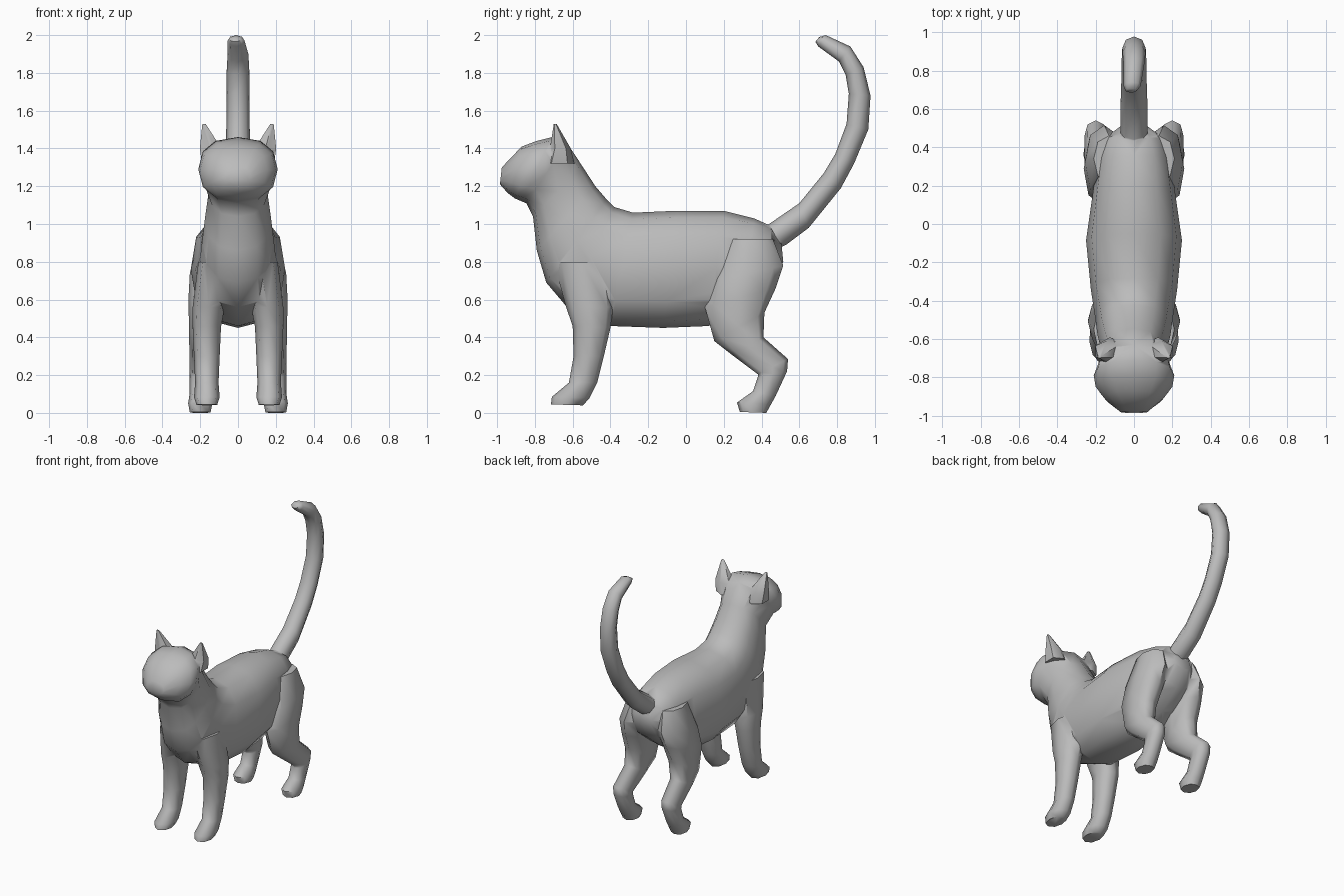
import bpy, bmesh, math
from mathutils import Vector

fur = bpy.data.materials.new("grey_fur")
fur.diffuse_color = (0.5, 0.5, 0.5, 1)


def loft(name, rings, sides, power=0.85):
    """Skin rings given as (y1, z1, y2, z2, centre x, half width)."""
    bm = bmesh.new()
    loops = []
    for y1, z1, y2, z2, cx, w in rings:
        mid = Vector((cx, (y1 + y2) / 2, (z1 + z2) / 2))
        axis = Vector((0, (y2 - y1) / 2, (z2 - z1) / 2))
        loop = []
        for i in range(sides):
            a = 2 * math.pi * i / sides
            s, c = math.sin(a), math.cos(a)
            s = math.copysign(abs(s) ** power, s)
            c = math.copysign(abs(c) ** power, c)
            loop.append(bm.verts.new(mid + axis * c + Vector((w * s, 0, 0))))
        loops.append(loop)
    for a, b in zip(loops, loops[1:]):
        for i in range(sides):
            j = (i + 1) % sides
            bm.faces.new((a[i], a[j], b[j], b[i]))
    bm.faces.new(loops[0])
    bm.faces.new(loops[-1])
    bmesh.ops.recalc_face_normals(bm, faces=bm.faces)
    mesh = bpy.data.meshes.new(name)
    bm.to_mesh(mesh)
    bm.free()
    mesh.materials.append(fur)
    ob = bpy.data.objects.new(name, mesh)
    bpy.context.collection.objects.link(ob)
    return ob


# Torso, neck and head: belly point, back point, half width
body = loft("cat_body", [(*r[:4], 0, r[4]) for r in (
    (0.515, 0.80, 0.505, 0.90, 0.07),
    (0.45, 0.68, 0.45, 0.99, 0.15),
    (0.30, 0.56, 0.36, 1.03, 0.19),
    (0.12, 0.46, 0.20, 1.07, 0.215),
    (-0.12, 0.45, -0.05, 1.07, 0.25),
    (-0.40, 0.46, -0.28, 1.06, 0.225),
    (-0.63, 0.56, -0.38, 1.09, 0.20),
    (-0.74, 0.69, -0.42, 1.13, 0.19),
    (-0.79, 0.86, -0.48, 1.20, 0.175),
    (-0.81, 1.04, -0.545, 1.30, 0.155),
    (-0.845, 1.11, -0.63, 1.43, 0.19),
    (-0.87, 1.12, -0.71, 1.46, 0.21),
    (-0.905, 1.135, -0.79, 1.44, 0.20),
    (-0.945, 1.165, -0.87, 1.41, 0.155),
    (-0.985, 1.21, -0.975, 1.30, 0.07))], 12)

# Tail curving up and forward
parts = [loft("tail", [
    (0.47, 0.86, 0.38, 0.98, 0, 0.07),
    (0.53, 0.89, 0.44, 1.00, 0, 0.07),
    (0.65, 0.98, 0.60, 1.11, 0, 0.07),
    (0.82, 1.19, 0.73, 1.27, 0, 0.065),
    (0.89, 1.32, 0.79, 1.37, 0, 0.065),
    (0.965, 1.50, 0.85, 1.53, 0, 0.062),
    (0.977, 1.68, 0.862, 1.69, 0, 0.06),
    (0.94, 1.83, 0.845, 1.79, 0, 0.06),
    (0.87, 1.94, 0.81, 1.86, 0, 0.055),
    (0.74, 2.0, 0.70, 1.94, -0.01, 0.045),
    (0.705, 1.99, 0.685, 1.965, -0.015, 0.03)], 8, 1)]

front = (
    (-0.40, 0.80, -0.70, 0.80, 0.12, 0.09),
    (-0.385, 0.56, -0.635, 0.56, 0.155, 0.085),
    (-0.40, 0.45, -0.60, 0.46, 0.165, 0.075),
    (-0.435, 0.30, -0.595, 0.30, 0.165, 0.068),
    (-0.47, 0.16, -0.62, 0.16, 0.165, 0.062),
    (-0.51, 0.08, -0.71, 0.085, 0.165, 0.068),
    (-0.545, 0.04, -0.715, 0.045, 0.165, 0.055))
hind = (
    (0.46, 0.92, 0.22, 0.92, 0.13, 0.08),
    (0.515, 0.78, 0.13, 0.70, 0.155, 0.10),
    (0.475, 0.66, 0.10, 0.56, 0.17, 0.092),
    (0.415, 0.53, 0.15, 0.38, 0.18, 0.08),
    (0.41, 0.40, 0.24, 0.31, 0.19, 0.068),
    (0.54, 0.285, 0.38, 0.205, 0.20, 0.058),
    (0.535, 0.22, 0.38, 0.19, 0.20, 0.056),
    (0.475, 0.09, 0.355, 0.115, 0.20, 0.056),
    (0.45, 0.045, 0.27, 0.055, 0.20, 0.064),
    (0.425, 0.0, 0.285, 0.005, 0.20, 0.055))
# Ears: flattened pyramids
ear = (
    (-0.75, 1.32, -0.59, 1.32, 0.125, 0.075),
    (-0.72, 1.40, -0.61, 1.40, 0.145, 0.065),
    (-0.70, 1.53, -0.685, 1.53, 0.18, 0.01))

for side, s in (("left", 1), ("right", -1)):
    for name, rings, n in (("front_leg", front, 8), ("hind_leg", hind, 8), ("ear", ear, 6)):
        parts.append(loft(f"{side}_{name}",
                          [(*r[:4], s * r[4], r[5]) for r in rings], n, 0.9))

# Fuse everything into one skin
bpy.context.view_layer.objects.active = body
body.select_set(True)
for p in parts:
    m = body.modifiers.new(p.name, 'BOOLEAN')
    m.operation, m.solver, m.object = 'UNION', 'EXACT', p
    bpy.ops.object.modifier_apply(modifier=m.name)
    bpy.data.objects.remove(p)
bpy.ops.object.shade_smooth_by_angle(angle=math.radians(60))
